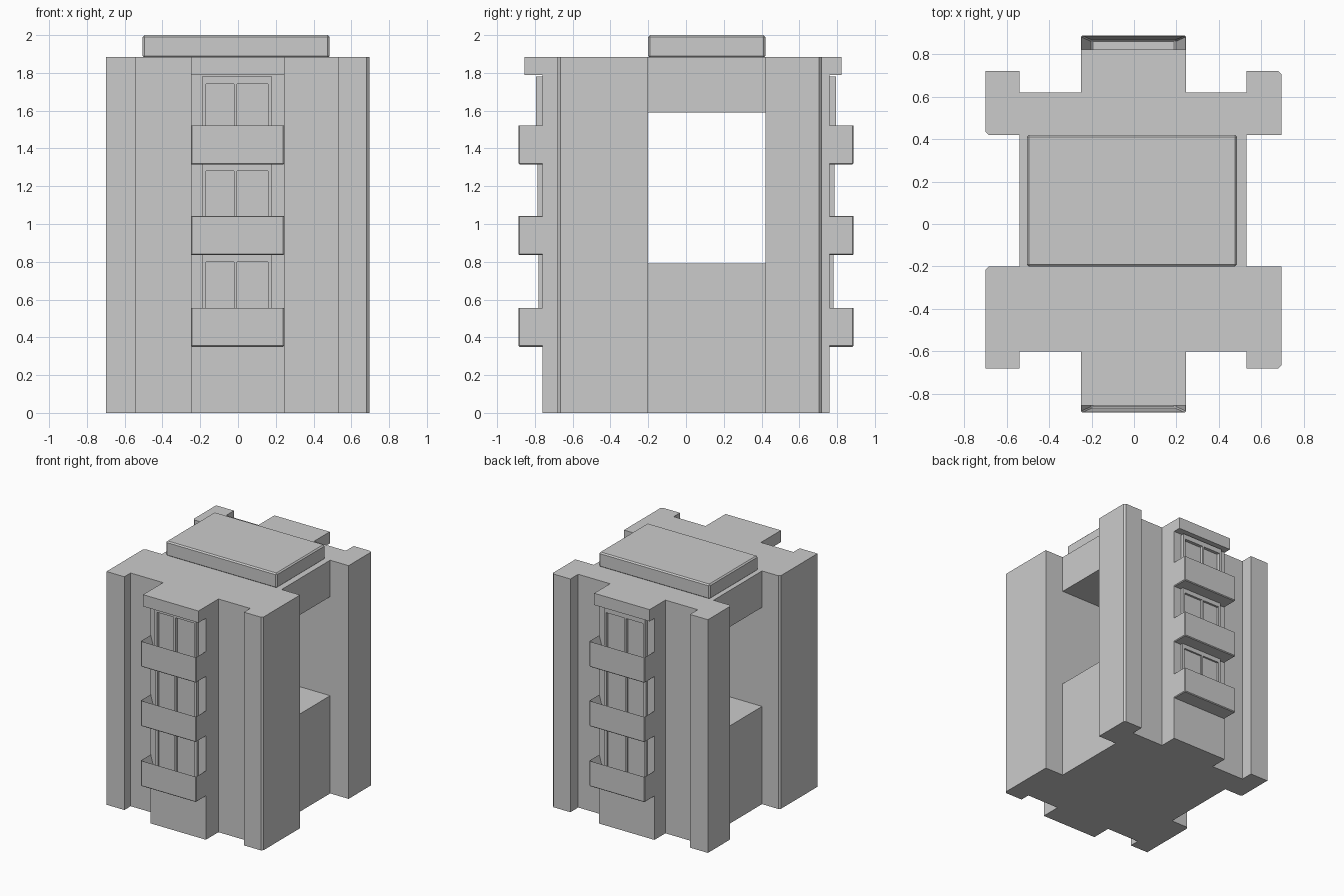
import bpy, bmesh

if "Cube" in bpy.data.objects:
    bpy.data.objects.remove(bpy.data.objects["Cube"])

X0, X1 = -0.25, 0.245          # bay width


def finish(name, bm, bevel=0):
    bmesh.ops.recalc_face_normals(bm, faces=bm.faces)
    me = bpy.data.meshes.new(name)
    bm.to_mesh(me)
    bm.free()
    ob = bpy.data.objects.new(name, me)
    bpy.context.collection.objects.link(ob)
    if bevel:
        m = ob.modifiers.new("bevel", 'BEVEL')
        m.width, m.segments = bevel, 1
    return ob


def prism(name, pts, z0, z1, bevel=0):
    bm = bmesh.new()
    f = bm.faces.new([bm.verts.new((x, y, z0)) for x, y in pts])
    top = bmesh.ops.extrude_face_region(bm, geom=[f])["geom"]
    for v in top:
        if isinstance(v, bmesh.types.BMVert):
            v.co.z = z1
    return finish(name, bm, bevel)


def box(name, x0, x1, y0, y1, z0, z1, bevel=0):
    return prism(name, [(x0, y0), (x1, y0), (x1, y1), (x0, y1)], z0, z1, bevel)


def balcony(name, s, z0, z1, outer):
    # open-topped tray: box with its top inset and pushed down to a floor
    bm = bmesh.new()
    a, b = s * 0.74, s * outer
    f = bm.faces.new([bm.verts.new((x, y, z0)) for x, y in
                      [(X0, a), (X1, a), (X1, b), (X0, b)]])
    geo = bmesh.ops.extrude_face_region(bm, geom=[f])["geom"]
    for v in geo:
        if isinstance(v, bmesh.types.BMVert):
            v.co.z = z1
    top = [g for g in geo if isinstance(g, bmesh.types.BMFace)][0]
    bmesh.ops.inset_region(bm, faces=[top], thickness=0.01)
    floor = max((g for g in bm.faces if abs(g.normal.z) > 0.9 and
                 g.calc_center_median().z > z1 - 0.01 and
                 all(X0 + 0.005 < v.co.x < X1 - 0.005 for v in g.verts)),
                key=lambda g: g.calc_area())
    mid = s * (0.74 + outer) / 2
    for v in floor.verts:
        v.co.x = -0.2 if v.co.x < 0 else 0.195
        v.co.y = s * (outer - 0.022) if s * (v.co.y - mid) > 0 else s * 0.75
        v.co.z = z0 + 0.04
    finish(name, bm, 0.006)


def window(name, s, z0, z1, out):
    # raised frame bars around two recessed panes
    a, b = s * 0.75, s * out
    box(name + "_left_jamb", -0.19, -0.17, a, b, z0, z1)
    box(name + "_right_jamb", 0.16, 0.18, a, b, z0, z1)
    box(name + "_mullion", -0.02, -0.005, a, b, z0, z1 - 0.04)
    box(name + "_head", -0.17, 0.16, a, b, z1 - 0.04, z1)
    box(name + "_panes", -0.17, 0.16, a, s * 0.768, z0, z1 - 0.04)


def half(name, s, inner, wall, pier, ledge, outer):
    # half of the tower: corner piers, wall and central bay in one outline
    c = 0.015
    pts = [(-0.7 + c, inner), (0.695, inner), (0.695, pier - s * c),
           (0.695 - c, pier), (0.53, pier), (0.53, wall), (X1, wall),
           (X1, s * 0.76), (X0, s * 0.76), (X0, wall), (-0.54, wall),
           (-0.54, pier), (-0.7, pier), (-0.7, inner + s * c)]
    prism(name + "_block", pts, 0, 1.885)
    box(name + "_bay_canopy", X0, X1, s * 0.75, s * ledge, 1.79, 1.885)
    for i, (z, top, out) in enumerate([(0.35, 0.84, 0.782), (0.835, 1.32, 0.785),
                                       (1.315, 1.78, 0.793)]):
        balcony(f"{name}_balcony_{i + 1}", s, z, z + 0.212, outer)
        window(f"{name}_window_{i + 1}", s, z + 0.03, top, out)


half("front", -1, -0.2, -0.60, -0.68, 0.855, 0.887)
half("back", 1, 0.42, 0.62, 0.72, 0.822, 0.887)

# middle of the tower with an opening through it
box("lower_link", -0.54, 0.53, -0.2, 0.42, 0, 0.79)
box("upper_link", -0.54, 0.53, -0.2, 0.42, 1.59, 1.885)

# rooftop box
box("roof_box", -0.505, 0.485, -0.2, 0.42, 1.88, 2.0, 0.01)
